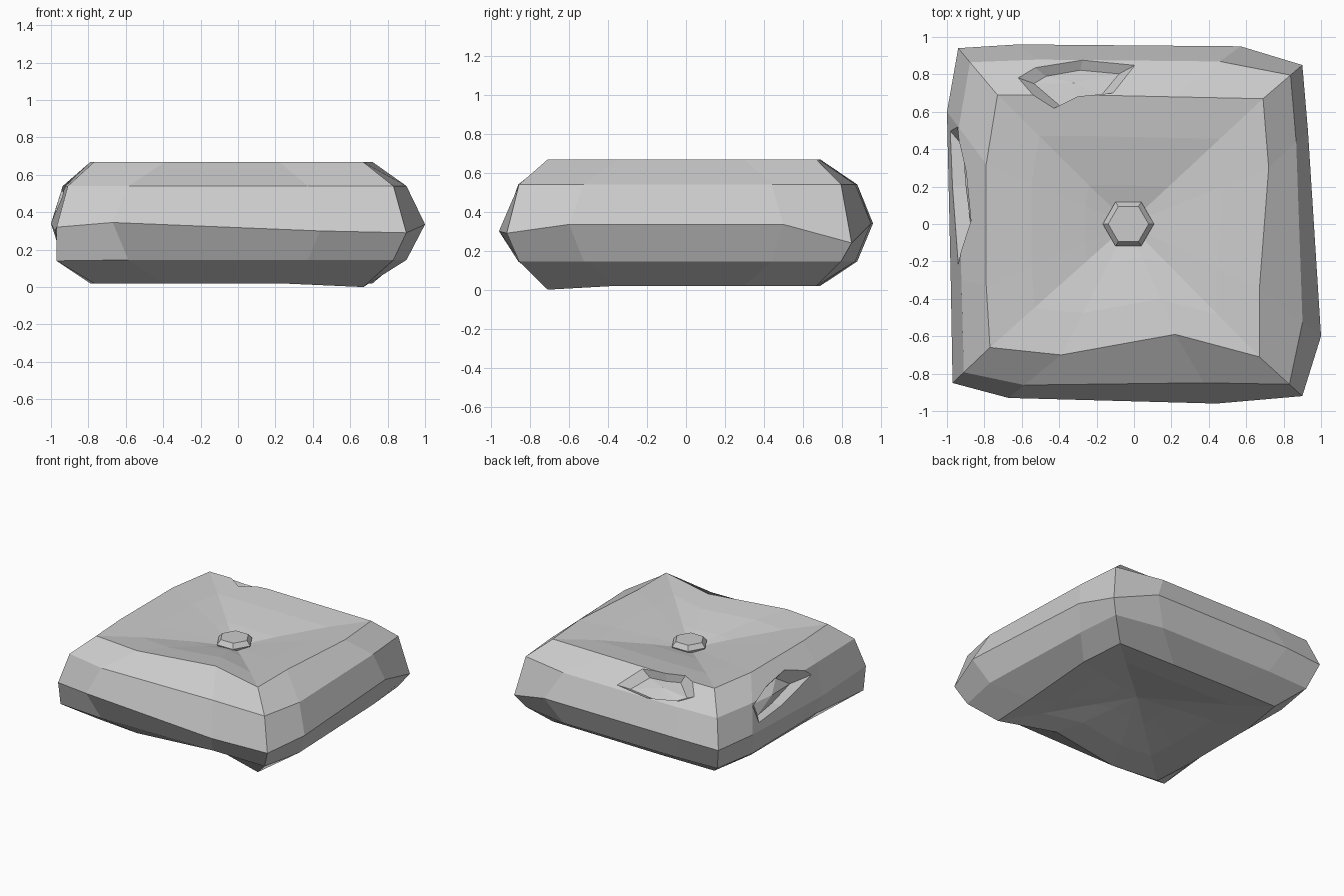
import bpy, bmesh
from math import cos, sin, pi
from mathutils import Vector

default = bpy.data.objects.get("Cube")
if default:
    bpy.data.objects.remove(default)

fabric = bpy.data.materials.new("grey fabric")
fabric.use_nodes = True
fabric.diffuse_color = (0.6, 0.6, 0.6, 1)
fabric.node_tree.nodes["Principled BSDF"].inputs["Base Color"].default_value = (0.6, 0.6, 0.6, 1)


def build(name, rings, top_cap=None, bottom_cap=None):
    """Loft closed rings from bottom to top; a cap is a point to fan to, or None for a flat face."""
    bm = bmesh.new()
    loops = [[bm.verts.new(p) for p in ring] for ring in rings]
    n = len(loops[0])
    for low, high in zip(loops, loops[1:]):
        for i in range(n):
            j = (i + 1) % n
            bm.faces.new((low[i], low[j], high[j], high[i]))
    for loop, cap in ((loops[0], bottom_cap), (loops[-1], top_cap)):
        if cap is None:
            bm.faces.new(loop)
        else:
            tip = bm.verts.new(cap)
            for i in range(n):
                bm.faces.new((loop[i], loop[(i + 1) % n], tip))
    bmesh.ops.recalc_face_normals(bm, faces=bm.faces)
    mesh = bpy.data.meshes.new(name)
    bm.to_mesh(mesh)
    bm.free()
    mesh.materials.append(fabric)
    obj = bpy.data.objects.new(name, mesh)
    bpy.context.collection.objects.link(obj)
    return obj


# Irregular outlines of the cushion: widest seam and flat top edge
seam = [(-.97, -.85), (-.67, -.93), (.44, -.96), (.9, -.92), (1, -.6), (.93, .5),
        (.9, .85), (.57, .95), (-.62, .96), (-.94, .94), (-1, .6), (-.98, -.29)]
edge = [(-.77, -.66), (-.39, -.7), (.22, -.59), (.67, -.71), (.67, -.35), (.72, .3),
        (.69, .67), (.2, .68), (-.26, .69), (-.73, .69), (-.79, .32), (-.79, -.33)]
seam_z = [.32, .345, .3, .29, .335, .335, .24, .34, .34, .33, .34, .3]
centre = Vector((-.03, 0))


def between(factor, z):
    return [(*Vector(s).lerp(Vector(e), factor), z) for s, e in zip(seam, edge)]


def inner(scale, z):
    return [(*centre.lerp(Vector(e), scale), z) for e in edge]


bottom = between(1, .02)
bottom[3] = (*edge[3], 0)
lower = between(.3, .145)
lower[0] = (-.97, -.82, .14)
cushion = build(
    "cushion",
    [inner(.3, .1), inner(.68, .045), bottom, lower,
     [(*s, z) for s, z in zip(seam, seam_z)],
     between(.3, .54), between(1, .668), inner(.68, .64), inner(.3, .585)],
    top_cap=(*centre, .53), bottom_cap=(*centre, .14))


# Torn openings: a tapered pit cut into the cushion, with a ridged floor
def cut_tear(outline, normal, depth):
    normal = Vector(normal).normalized()
    points = [Vector(p) for p in outline]
    middle = sum(points, Vector()) / len(points)
    mouth = [p + (p - middle) * .12 + normal * .05 for p in points]
    floor = [middle.lerp(p, .65) - normal * depth for p in points]
    cutter = build("tear_cutter", [floor, mouth], bottom_cap=middle - normal * depth * .35)
    cutter.hide_render = True
    mod = cushion.modifiers.new("tear", 'BOOLEAN')
    mod.operation = 'DIFFERENCE'
    mod.solver = 'EXACT'
    mod.object = cutter
    bpy.context.view_layer.objects.active = cushion
    bpy.ops.object.modifier_apply(modifier=mod.name)
    bpy.data.objects.remove(cutter)


cut_tear([(-.65, .78, .6), (-.44, .6, .66), (-.3, .67, .665), (-.09, .69, .66),
          (.05, .86, .55), (-.27, .89, .53), (-.55, .84, .56)], (0, .5, .85), .045)
cut_tear([(-.93, .53, .51), (-.88, .28, .57), (-.86, 0, .6), (-.91, -.2, .47),
          (-.95, .2, .4), (-.98, .52, .38)], (-.9, 0, .4), .05)


# Hexagonal button in the middle of the top
def hexagon(radius, z):
    return [(centre.x + radius * cos(i * pi / 3), radius * sin(i * pi / 3), z) for i in range(6)]


build("button", [hexagon(.12, .52), hexagon(.137, .57), hexagon(.108, .605)])
